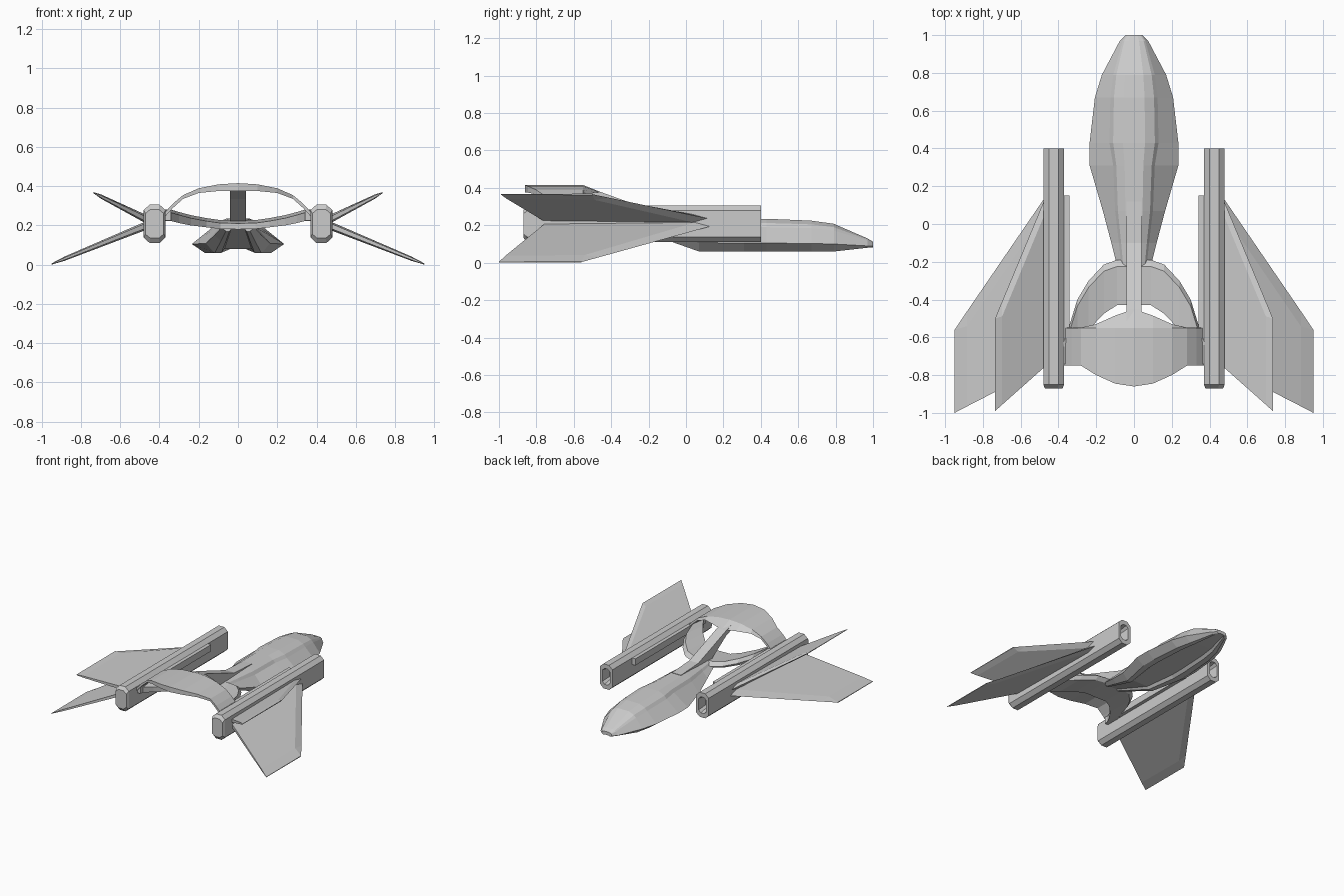
import bpy, bmesh

if "Cube" in bpy.data.objects:
    bpy.data.objects.remove(bpy.data.objects["Cube"])


def loft(name, rings, mirror=False):
    """Skin a list of equal-length point rings and cap both ends."""
    bm = bmesh.new()
    vs = [[bm.verts.new(p) for p in r] for r in rings]
    n = len(rings[0])
    for a, b in zip(vs, vs[1:]):
        for i in range(n):
            j = (i + 1) % n
            bm.faces.new((a[i], a[j], b[j], b[i]))
    bm.faces.new(vs[0])
    bm.faces.new(vs[-1])
    bmesh.ops.recalc_face_normals(bm, faces=bm.faces[:])
    me = bpy.data.meshes.new(name)
    bm.to_mesh(me)
    bm.free()
    ob = bpy.data.objects.new(name, me)
    bpy.context.collection.objects.link(ob)
    if mirror:
        ob.modifiers.new("mirror", 'MIRROR')
    return ob


def both_sides(rows):
    """Turn rows given for x >= 0 into rows for the full span."""
    return [(-r[0],) + tuple(r[1:]) for r in reversed(rows[1:])] + rows


# Main hull: y, half width, edge z, bottom z, shoulder half width, shoulder z, top z
hull = [
    (1.00, .045, .090, .082, .040, .105, .112),
    (0.97, .075, .090, .080, .060, .118, .130),
    (0.79, .170, .100, .060, .110, .172, .208),
    (0.67, .207, .103, .060, .125, .185, .225),
    (0.43, .235, .105, .060, .130, .190, .235),
    (0.31, .235, .105, .060, .110, .190, .235),
    (0.07, .165, .108, .060, .100, .185, .235),
    (-0.10, .120, .150, .120, .080, .195, .230),
    (-0.24, .085, .190, .170, .065, .205, .230),
]
rings = []
for y, w, ze, zb, ws, zs, zt in hull:
    g = min(.02, (ze - zb) * .5)
    half = [(.42 * w, zb + g), (.51 * w, zb), (.72 * w, zb), (w, ze),
            (ws, zs), (ws * .85, zs + (zt - zs) * .5), (ws * .45, zt)]
    rings.append([(x, y, z) for x, z in half] +
                 [(-x, y, z) for x, z in reversed(half)])
loft("hull", rings)

# Rising spine between hull and arch: y, top z, bottom z
spine = [(.12, .238, .20), (-.10, .25, .20), (-.24, .30, .20),
         (-.45, .376, .335), (-.57, .412, .376)]
loft("spine", [[(-.04, y, b), (.04, y, b), (.04, y, t), (-.04, y, t)]
               for y, t, b in spine])

# Swept collar wing: x, front y, back y, top z, bottom z
collar = [(0, -.19, -.43, .225, .180), (.09, -.19, -.43, .227, .182),
          (.16, -.215, -.475, .237, .190), (.24, -.30, -.56, .252, .200),
          (.30, -.40, -.64, .268, .212), (.34, -.53, -.71, .280, .222),
          (.38, -.60, -.74, .282, .224)]
loft("collar_wing", [[(x, f, b + (t - b) * .45), (x, f - .035, t), (x, r, t - .015),
                      (x, r, b), (x, f - .035, b)]
                     for x, f, r, t, b in both_sides(collar)])

# Rear arch: x, lip y, rear y, top z, under z
arch = [(0, -.45, -.86, .415, .375), (.10, -.485, -.845, .409, .375),
        (.20, -.53, -.80, .389, .365), (.28, -.548, -.75, .354, .335),
        (.33, -.548, -.75, .312, .290), (.38, -.548, -.75, .258, .235)]
loft("rear_arch", [[(x, l, u), (x, -.55, t), (x, r, t), (x, r, u)]
                   for x, l, r, t, u in both_sides(arch)])

# Engine pods with a recessed front opening: y, scale x, scale z
octagon = [(.025, .098), (.055, .07), (.055, -.07), (.025, -.098),
           (-.025, -.098), (-.055, -.07), (-.055, .07), (-.025, .098)]
pod = [(-.87, .85, .75), (-.85, 1, 1), (.40, 1, 1), (.40, .6, .65), (.32, .5, .5)]
loft("engine_pod", [[(.425 + x * sx, y, .208 + z * sz) for x, z in octagon]
                    for y, sx, sz in pod], True)

# Inner rail along each pod
loft("pod_rail", [[(.342, y, .225), (.38, y, .225), (.38, y, .278), (.342, y, .278)]
                  for y in (.15, -.74)], True)


# Pod fins: thick root, bevelled to a thin tip
def fin(name, root_z, tip_x, tip_z, tip_front, tip_back):
    def section(x, f, r, z, h):
        return [(x, f, z), (x, f - .08 * (h > .01), z + h), (x, r, z + h * .6),
                (x, r, z - h * .6), (x, f - .08 * (h > .01), z - h)]
    k = .86
    mx = .47 + (tip_x - .47) * k
    mz = root_z + (tip_z - root_z) * k
    mf = .15 + (tip_front - .15) * k
    mr = -.75 + (tip_back + .75) * k
    loft(name, [section(.465, .15, -.75, root_z, .022),
                section(mx, mf, mr, mz, .011),
                section(tip_x, tip_front, tip_back, tip_z, .003)], True)


fin("upper_fin", .23, .735, .366, -.50, -.99)
fin("lower_fin", .20, .95, .003, -.56, -1.0)
